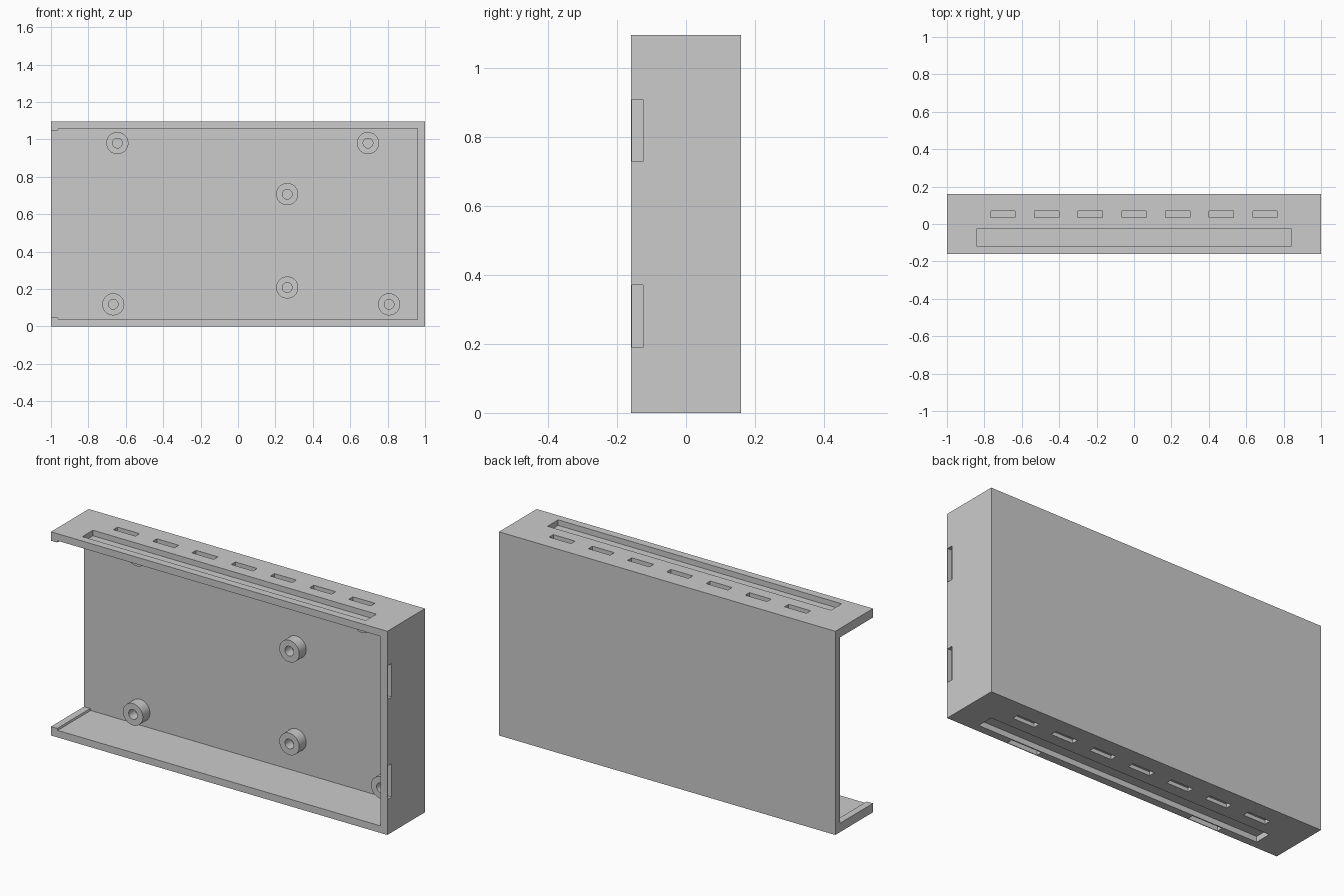
import bpy, bmesh, math

if "Cube" in bpy.data.objects:
    bpy.data.objects.remove(bpy.data.objects["Cube"])

W, D, H = 2.0, 0.32, 1.095       # overall size
T, BACK = 0.038, 0.12            # wall thickness, inner face of back plate


def add_box(bm, x, y, z):
    """Box from (min, max) ranges."""
    r = bmesh.ops.create_cube(bm, size=1)
    for v in r["verts"]:
        v.co = [lo if c < 0 else hi for c, (lo, hi) in zip(v.co, (x, y, z))]


def finish(bm, name):
    bmesh.ops.recalc_face_normals(bm, faces=bm.faces)
    me = bpy.data.meshes.new(name)
    bm.to_mesh(me)
    bm.free()
    ob = bpy.data.objects.new(name, me)
    bpy.context.collection.objects.link(ob)
    return ob


# Outer block of the tray
bm = bmesh.new()
add_box(bm, (-W / 2, W / 2), (-D / 2, D / 2), (0, H))
tray = finish(bm, "case_tray")

# Cavity, open to the front and left, with a small retaining ridge at the left
bm = bmesh.new()
lower = [(-1.1, 0.048), (-0.963, 0.048), (-0.96, T), (0.96, T)]
profile = lower + [(x, H - z) for x, z in reversed(lower)]
face = bm.faces.new([bm.verts.new((x, -0.3, z)) for x, z in profile])
ext = bmesh.ops.extrude_face_region(bm, geom=[face])
for v in ext["geom"]:
    if isinstance(v, bmesh.types.BMVert):
        v.co.y = BACK

# Vent recesses and long recess, on top and bottom
def recess(x, y, depth):
    add_box(bm, x, y, (H - depth, H + 0.1))
    add_box(bm, x, y, (-0.1, depth))

for i in range(7):
    cx = -0.7 + i * 1.4 / 6
    recess((cx - 0.065, cx + 0.065), (0.035, 0.07), 0.02)
recess((-0.843, 0.843), (-0.118, -0.028), 0.03)

# Clip pockets along the front edge, right wall and bottom
for cz in (0.28, 0.818):
    add_box(bm, (0.975, 1.1), (-0.156, -0.124), (cz - 0.09, cz + 0.09))
for cx in (-0.548, 0.548):
    add_box(bm, (cx - 0.09, cx + 0.09), (-0.156, -0.124), (-0.1, 0.025))
cutter = finish(bm, "cutter")
cutter.hide_render = True

mod = tray.modifiers.new("cut", "BOOLEAN")
mod.operation, mod.solver, mod.object = "DIFFERENCE", "EXACT", cutter
bpy.context.view_layer.objects.active = tray
bpy.ops.object.modifier_apply(modifier=mod.name)
bpy.data.objects.remove(cutter)

# Screw bosses with blind holes, lathed from a (radius, y) profile
def boss(cx, cz, n=40):
    bm = bmesh.new()
    rings = []
    for r, y in ((0.059, BACK), (0.059, 0.06), (0.026, 0.06), (0.026, 0.115)):
        rings.append([bm.verts.new((cx + r * math.cos(a), y, cz + r * math.sin(a)))
                      for a in (2 * math.pi * i / n for i in range(n))])
    for a, b in zip(rings, rings[1:]):
        for i in range(n):
            j = (i + 1) % n
            bm.faces.new((a[i], a[j], b[j], b[i]))
    bm.faces.new(rings[-1])
    ob = finish(bm, "screw_boss")
    bpy.ops.object.select_all(action="DESELECT")
    ob.select_set(True)
    bpy.context.view_layer.objects.active = ob
    bpy.ops.object.shade_smooth_by_angle(angle=math.radians(30))

for cx, cz in ((-0.645, 0.98), (0.695, 0.98), (0.263, 0.707),
               (0.263, 0.208), (-0.667, 0.118), (0.808, 0.118)):
    boss(cx, cz)
